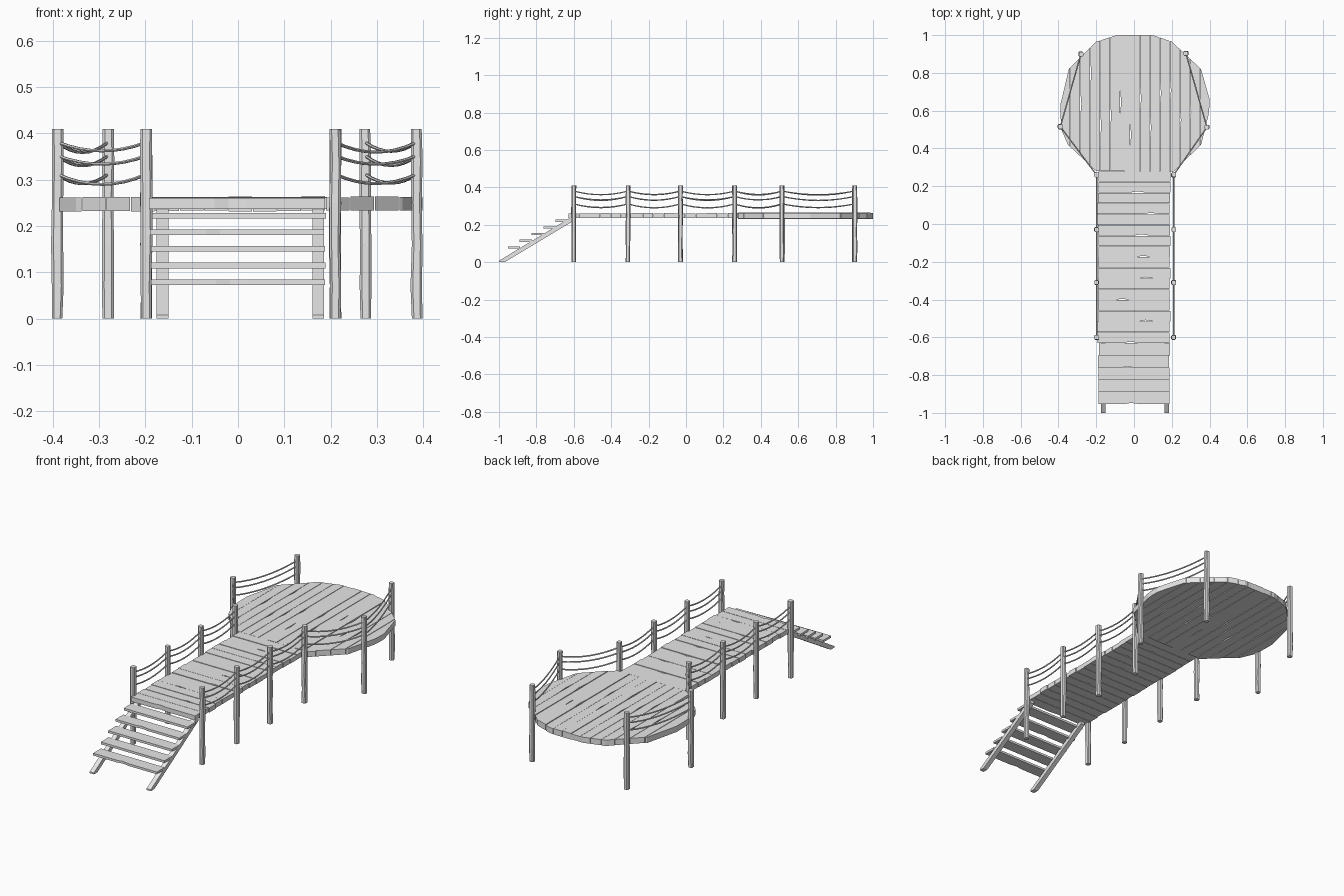
import bpy, bmesh, random
from mathutils import Vector

random.seed(4)
if "Cube" in bpy.data.objects:
    bpy.data.objects.remove(bpy.data.objects["Cube"])

wood = bpy.data.materials.new("weathered grey wood")
wood.use_nodes = True
GREY = (0.8, 0.8, 0.8, 1)
wood.diffuse_color = GREY
wood.node_tree.nodes["Principled BSDF"].inputs["Base Color"].default_value = GREY


def finish(name, bm):
    bmesh.ops.recalc_face_normals(bm, faces=bm.faces)
    mesh = bpy.data.meshes.new(name)
    bm.to_mesh(mesh)
    bm.free()
    mesh.materials.append(wood)
    obj = bpy.data.objects.new(name, mesh)
    bpy.context.collection.objects.link(obj)
    return obj


def prism(bm, points, offset):
    """Extrude a closed 3D outline along an offset."""
    face = bm.faces.new([bm.verts.new(p) for p in points])
    out = bmesh.ops.extrude_face_region(bm, geom=[face])
    verts = [g for g in out["geom"] if isinstance(g, bmesh.types.BMVert)]
    bmesh.ops.translate(bm, vec=offset, verts=verts)


def cross_plank(bm, y0, y1, z0, z1, half=0.19, split=True):
    """Board lying across x, with a thin split worn into its front edge."""
    dx = random.uniform(-0.003, 0.003)
    outline = [(-half + dx, y0)]
    if split:
        c = random.uniform(-0.1, 0.1)
        outline += [(c - 0.03, y0), (c, y0 + 0.006), (c + 0.03, y0 + 0.002), (c + 0.04, y0)]
    outline += [(half + dx, y0), (half + dx, y1), (-half + dx, y1)]
    prism(bm, [(x, y, z0) for x, y in outline], (0, 0, z1 - z0))


# Walkway boards
bm = bmesh.new()
COUNT, Y_START, Y_END = 16, -0.63, 0.28
step = (Y_END - Y_START) / COUNT
for i in range(COUNT):
    y = Y_START + i * step
    top = 0.26 + random.uniform(0, 0.003)
    cross_plank(bm, y + 0.001, y + step - 0.001, 0.237, top, split=i % 2 == 0)
finish("walkway_boards", bm)

# Stair treads
bm = bmesh.new()
for i in range(5):
    y = -0.953 + i * 0.064
    z = 0.073 + i * 0.0358
    cross_plank(bm, y, y + 0.066, z, z + 0.012, half=0.188, split=i in (0, 3))
finish("stair_treads", bm)

# Sloping stair stringers
for name, x in (("right_stringer", -0.163), ("left_stringer", 0.173)):
    bm = bmesh.new()
    side = [(-1, 0), (-0.97, 0), (-0.6, 0.222), (-0.6, 0.237), (-0.62, 0.237), (-1, 0.008)]
    prism(bm, [(x - 0.0125, y, z) for y, z in side], (0.025, 0, 0))
    finish(name, bm)

# Round deck boards, cut to the faceted outline
FRONT = [(-0.39, 0.6), (-0.385, 0.5), (-0.35, 0.42), (-0.2, 0.28),
         (0.21, 0.278), (0.355, 0.42), (0.395, 0.58), (0.4, 0.63)]
BACK = [(-0.39, 0.63), (-0.345, 0.82), (-0.2, 0.965), (-0.09, 1),
        (0.1, 1), (0.2, 0.965), (0.355, 0.82), (0.4, 0.66)]


def edge_at(line, x):
    for (xa, ya), (xb, yb) in zip(line, line[1:]):
        if x <= xb:
            return ya + (yb - ya) * (x - xa) / (xb - xa)
    return line[-1][1]


bm = bmesh.new()
BOARDS = 15
width = 0.79 / BOARDS
for i in range(BOARDS):
    a = -0.39 + i * width + 0.001
    b = a + width - 0.002
    front = [(a, edge_at(FRONT, a))] + [p for p in FRONT if a < p[0] < b] + [(b, edge_at(FRONT, b))]
    back = [(b, edge_at(BACK, b))] + [p for p in reversed(BACK) if a < p[0] < b] + [(a, edge_at(BACK, a))]
    # Worn notch along the seam
    if 1 < i < BOARDS - 1:
        c = random.uniform(0.45, 0.8)
        back += [(a, c + 0.06), (a + 0.005, c), (a, c - 0.06)]
    low = 0.231 + random.uniform(0, 0.003)
    prism(bm, [(x, y, low) for x, y in front + back], (0, 0, 0.262 + random.uniform(0, 0.003) - low))
finish("round_deck_boards", bm)

# Posts: rough square timbers with worn corners
LEFT = [(0.21, -0.6), (0.21, -0.31), (0.21, -0.03), (0.21, 0.26), (0.386, 0.512), (0.275, 0.903)]
RIGHT = [(-0.198, -0.6), (-0.198, -0.31), (-0.198, -0.03), (-0.198, 0.26), (-0.39, 0.515), (-0.281, 0.9)]
CORNERS = [(1, 0.6), (0.6, 1), (-0.6, 1), (-1, 0.6), (-1, -0.6), (-0.6, -1), (0.6, -1), (1, -0.6)]


def post(name, px, py):
    bm = bmesh.new()
    rings = []
    for z in (0, 0.07, 0.16, 0.25, 0.34, 0.41):
        r = 0.0125 * random.uniform(0.9, 1.05)
        dx, dy = random.uniform(-0.001, 0.001), random.uniform(-0.001, 0.001)
        rings.append([bm.verts.new((px + dx + r * u, py + dy + r * v, z)) for u, v in CORNERS])
    for low, high in zip(rings, rings[1:]):
        for k in range(8):
            n = (k + 1) % 8
            bm.faces.new((low[k], low[n], high[n], high[k]))
    bm.faces.new(rings[0])
    bm.faces.new(rings[-1])
    finish(name, bm)


# Three sagging ropes between neighbouring posts
def ropes(name, stops):
    curve = bpy.data.curves.new(name, "CURVE")
    curve.dimensions = "3D"
    curve.bevel_depth = 0.0036
    curve.bevel_resolution = 1
    curve.use_fill_caps = True
    for (xa, ya), (xb, yb) in zip(stops, stops[1:]):
        for height in (0.381, 0.352, 0.312):
            sag = random.uniform(0.018, 0.022)
            spline = curve.splines.new("POLY")
            spline.points.add(8)
            for k, pt in enumerate(spline.points):
                t = k / 8
                z = height - sag * 4 * t * (1 - t)
                pt.co = Vector((xa + (xb - xa) * t, ya + (yb - ya) * t, z, 1))
    curve.materials.append(wood)
    obj = bpy.data.objects.new(name, curve)
    bpy.context.collection.objects.link(obj)
    bpy.ops.object.select_all(action="DESELECT")
    obj.select_set(True)
    bpy.context.view_layer.objects.active = obj
    bpy.ops.object.convert(target="MESH")
    bpy.ops.object.shade_smooth_by_angle()


for side, stops in (("left", LEFT), ("right", RIGHT)):
    for i, (x, y) in enumerate(stops):
        post(f"{side}_post_{i + 1}", x, y)
    ropes(f"{side}_ropes", stops)
